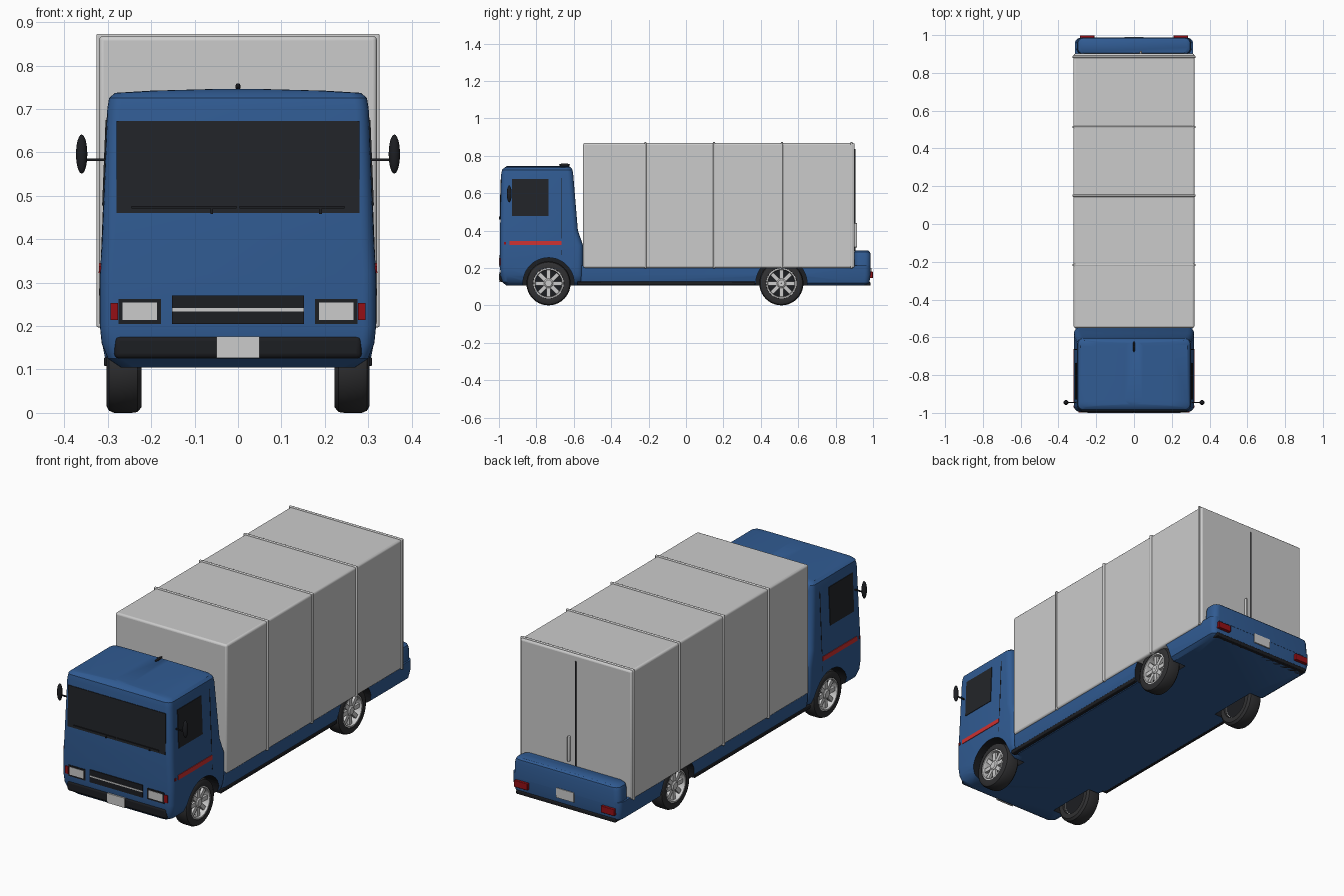
import bpy, bmesh, math
from mathutils import Vector, Matrix

if "Cube" in bpy.data.objects:
    bpy.data.objects.remove(bpy.data.objects["Cube"])


def material(name, r, g, b):
    m = bpy.data.materials.new(name)
    m.diffuse_color = (r, g, b, 1)
    m.use_nodes = True
    m.node_tree.nodes["Principled BSDF"].inputs["Base Color"].default_value = m.diffuse_color
    return m


BLUE = material("blue_paint", 0.03, 0.105, 0.29)
BLACK = material("black_trim", 0.012, 0.013, 0.016)
GLASS = material("dark_glass", 0.016, 0.018, 0.022)
RED = material("red_stripe", 0.6, 0.03, 0.03)
LAMP_RED = material("red_lamp", 0.3, 0.005, 0.008)
WHITE = material("white", 0.75, 0.75, 0.76)
TYRE = material("rubber", 0.03, 0.03, 0.032)


def finish(name, bm, mat=None, bevel=0, smooth=True):
    bmesh.ops.recalc_face_normals(bm, faces=bm.faces)
    me = bpy.data.meshes.new(name)
    bm.to_mesh(me)
    bm.free()
    ob = bpy.data.objects.new(name, me)
    bpy.context.collection.objects.link(ob)
    if mat:
        me.materials.append(mat)
    if bevel:
        b = ob.modifiers.new("bevel", 'BEVEL')
        b.width, b.segments = bevel, 3
    if smooth:
        shade(ob)
    return ob


def activate(ob):
    bpy.ops.object.select_all(action='DESELECT')
    ob.select_set(True)
    bpy.context.view_layer.objects.active = ob


def shade(ob):
    activate(ob)
    bpy.ops.object.shade_smooth_by_angle(angle=math.radians(35))


def box(name, x0, x1, y0, y1, z0, z1, mat=None, bevel=0):
    bm = bmesh.new()
    bmesh.ops.create_cube(bm, size=1)
    for v in bm.verts:
        v.co = Vector(((x0 + x1) / 2 + v.co.x * (x1 - x0), (y0 + y1) / 2 + v.co.y * (y1 - y0),
                       (z0 + z1) / 2 + v.co.z * (z1 - z0)))
    return finish(name, bm, mat, bevel, bevel > 0)


def ellipsoid(name, loc, radii, mat):
    bm = bmesh.new()
    bmesh.ops.create_uvsphere(bm, u_segments=20, v_segments=12, radius=1,
                              matrix=Matrix.Translation(loc) @ Matrix.Diagonal((*radii, 1)))
    return finish(name, bm, mat)


def loft(name, rings, mat, r=0.03, n=5):
    """Stack of rounded rectangles: (z, half width, front y, back y)."""
    bm = bmesh.new()
    loops = []
    for z, hx, yf, yb in rings:
        loop = []
        for k, (cx, cy) in enumerate([(hx - r, yb - r), (r - hx, yb - r), (r - hx, yf + r), (hx - r, yf + r)]):
            for i in range(n + 1):
                a = math.pi / 2 * (k + i / n)
                loop.append(bm.verts.new((cx + r * math.cos(a), cy + r * math.sin(a), z)))
        loops.append(loop)
    for lo, hi in zip(loops, loops[1:]):
        for i in range(len(lo)):
            j = (i + 1) % len(lo)
            bm.faces.new((lo[i], lo[j], hi[j], hi[i]))
    bm.faces.new(loops[0][::-1])
    bm.faces.new(loops[-1])
    return finish(name, bm, mat)


def lathe(name, profile, loc, mat, side, steps=40):
    """Closed (x, radius) profile spun around the axle; x grows outwards."""
    bm = bmesh.new()
    rows = []
    for i in range(steps):
        a = 2 * math.pi * i / steps
        rows.append([bm.verts.new((loc[0] + side * x, loc[1] + r * math.cos(a), loc[2] + r * math.sin(a)))
                     for x, r in profile])
    for i in range(steps):
        p, q = rows[i], rows[(i + 1) % steps]
        for j in range(len(profile)):
            k = (j + 1) % len(profile)
            bm.faces.new((p[j], p[k], q[k], q[j]))
    return finish(name, bm, mat)


CAB = [(.105, .27, -.96, -.55), (.125, .30, -.983, -.55), (.16, .314, -.991, -.55), (.2, .318, -.994, -.55),
       (.32, .318, -.994, -.55), (.40, .313, -.994, -.578), (.70, .301, -.988, -.603), (.725, .297, -.983, -.607),
       (.737, .283, -.97, -.615), (.742, .2, -.962, -.622), (.746, .05, -.955, -.628)]


def cab_at(z, col):
    for a, b in zip(CAB, CAB[1:]):
        if a[0] <= z <= b[0]:
            return a[col] + (b[col] - a[col]) * (z - a[0]) / (b[0] - a[0])


def panel(name, u0, u1, z0, z1, mat, side=0, out=0.003):
    """Thin slab lying on the cab: side 0 = front (u is x), +-1 = flank (u is y)."""
    bm = bmesh.new()
    bmesh.ops.create_cube(bm, size=1)
    for v in bm.verts:
        z = z1 if v.co.z > 0 else z0
        u = u1 if v.co.x > 0 else u0
        d = out if v.co.y > 0 else -0.008
        v.co = (side * (cab_at(z, 1) + d), u, z) if side else (u, cab_at(z, 2) - d, z)
    return finish(name, bm, mat, smooth=False)


# cab, chassis and tailboard
cab = loft("cab", CAB, BLUE)
chassis = loft("chassis", [(.105, .285, -.57, .965), (.12, .305, -.57, .98), (.16, .313, -.57, .986),
                           (.212, .313, -.57, .986)], BLUE)
loft("tailboard", [(.19, .306, .90, .987), (.27, .302, .90, .987), (.285, .297, .90, .984), (.293, .285, .905, .975)],
     BLUE)

# wheel arches cut into the body
WHEEL_Y, WHEEL_Z = (-.735, .51), .118
for y, body in zip(WHEEL_Y, (cab, chassis)):
    for s in (-1, 1):
        bm = bmesh.new()
        rot = Matrix.Translation((s * .31, y, WHEEL_Z)) @ Matrix.Rotation(math.pi / 2, 4, 'Y')
        bmesh.ops.create_cone(bm, cap_ends=True, segments=48, radius1=.137, radius2=.137, depth=.2, matrix=rot)
        cutter = finish("arch_cutter", bm, BLACK, smooth=False)
        cutter.hide_render = True
        mod = body.modifiers.new("arch", 'BOOLEAN')
        mod.operation, mod.object, mod.solver = 'DIFFERENCE', cutter, 'EXACT'
        mod.material_mode = 'TRANSFER'
        activate(body)
        bpy.ops.object.modifier_apply(modifier=mod.name)
        bpy.data.objects.remove(cutter)
    shade(body)

# wheels
for y in WHEEL_Y:
    for s in (-1, 1):
        c = (0, y, WHEEL_Z)
        lathe("tyre", [(.222, .08), (.222, .105), (.232, .116), (.245, .118), (.285, .118), (.297, .113),
                       (.303, .102), (.302, .082), (.29, .077), (.24, .077)], c, TYRE, s)
        lathe("rim", [(.235, .074), (.235, .08), (.300, .082), (.301, .074), (.292, .071)], c, None, s)
        lathe("wheel_back", [(.235, .001), (.235, .078), (.262, .078), (.262, .001)], c, BLACK, s)
        lathe("hub", [(.255, .001), (.255, .027), (.292, .025), (.297, .018), (.297, .001)], c, None, s, 24)
        bm = bmesh.new()
        for i in range(8):
            m = (Matrix.Translation((s * .283, y, WHEEL_Z)) @ Matrix.Rotation(i * math.pi / 4, 4, 'X')
                 @ Matrix.Translation((0, 0, .048)) @ Matrix.Diagonal((.014, .021, .06, 1)))
            bmesh.ops.create_cube(bm, size=1, matrix=m)
        finish("spokes", bm, smooth=False)

# cargo box with ribs and rear doors
box("cargo_box", -.32, .32, -.55, .902, .2, .868, bevel=.01)
for y in (-.217, .15, .513, .885):
    box("box_rib", -.326, .326, y - .006, y + .006, .197, .873, bevel=.004)
box("door_gap", -.003, .003, .895, .905, .29, .835, BLACK)
box("door_handle", .03, .042, .9, .915, .31, .44, bevel=.004)

# front of cab
panel("windscreen", -.28, .28, .46, .672, GLASS)
panel("grille", -.152, .152, .205, .27, BLACK, out=.004)
panel("grille_bar", -.152, .152, .234, .241, None, out=.006)
for x in (-.06, .19):
    box("wiper_arm", x - .003, x + .003, -1.0, -.99, .458, .476, BLACK)
for x0, x1 in ((-.245, -.004), (.004, .245)):
    box("wiper_blade", x0, x1, -1.0, -.99, .471, .476, BLACK)
box("front_bumper", -.285, .285, -.996, -.95, .125, .178, BLACK, .012)
box("front_plate", -.05, .05, -1.0, -.99, .126, .176, WHITE)
for s in (-1, 1):
    def lamp(name, a, b, z0, z1, mat, out):
        panel(name, min(s * a, s * b), max(s * a, s * b), z0, z1, mat, out=out)
    lamp("headlight_frame", .177, .275, .205, .262, BLACK, .003)
    lamp("headlight", .186, .266, .214, .254, WHITE, .005)
    lamp("front_indicator", .276, .294, .214, .253, LAMP_RED, .004)

# cab flanks, mirrors, sills and rear lamps
for s in (-1, 1):
    panel("side_window", -.93, -.735, .478, .675, GLASS, s)
    panel("door_seam", -.666, -.662, .40, .68, BLACK, s, .001)
    panel("door_seam_lower", -.666, -.662, .27, .40, BLACK, s, .001)
    panel("side_stripe", -.945, -.665, .322, .345, RED, s)
    panel("side_marker", -.972, -.962, .325, .338, LAMP_RED, s, .003)
    ellipsoid("mirror", (s * .36, -.945, .596), (.013, .013, .045), BLACK)
    a, b = sorted((s * .29, s * .36))
    box("mirror_arm", a, b, -.948, -.942, .58, .586, BLACK)
    a, b = sorted((s * .28, s * .309))
    box("side_sill", a, b, -.58, .37, .108, .128, BLACK, .004)
    a, b = sorted((s * .21, s * .287))
    box("tail_lamp", a, b, .97, .999, .145, .18, LAMP_RED, .003)

# rear plate, rear bumper strip and roof aerial
box("rear_plate", -.05, .05, .98, .991, .15, .2, WHITE)
box("rear_bumper", -.285, .285, .94, .986, .105, .124, BLACK, .004)
aerial = ellipsoid("roof_aerial", (0, -.65, .751), (.006, .03, .008), BLACK)
